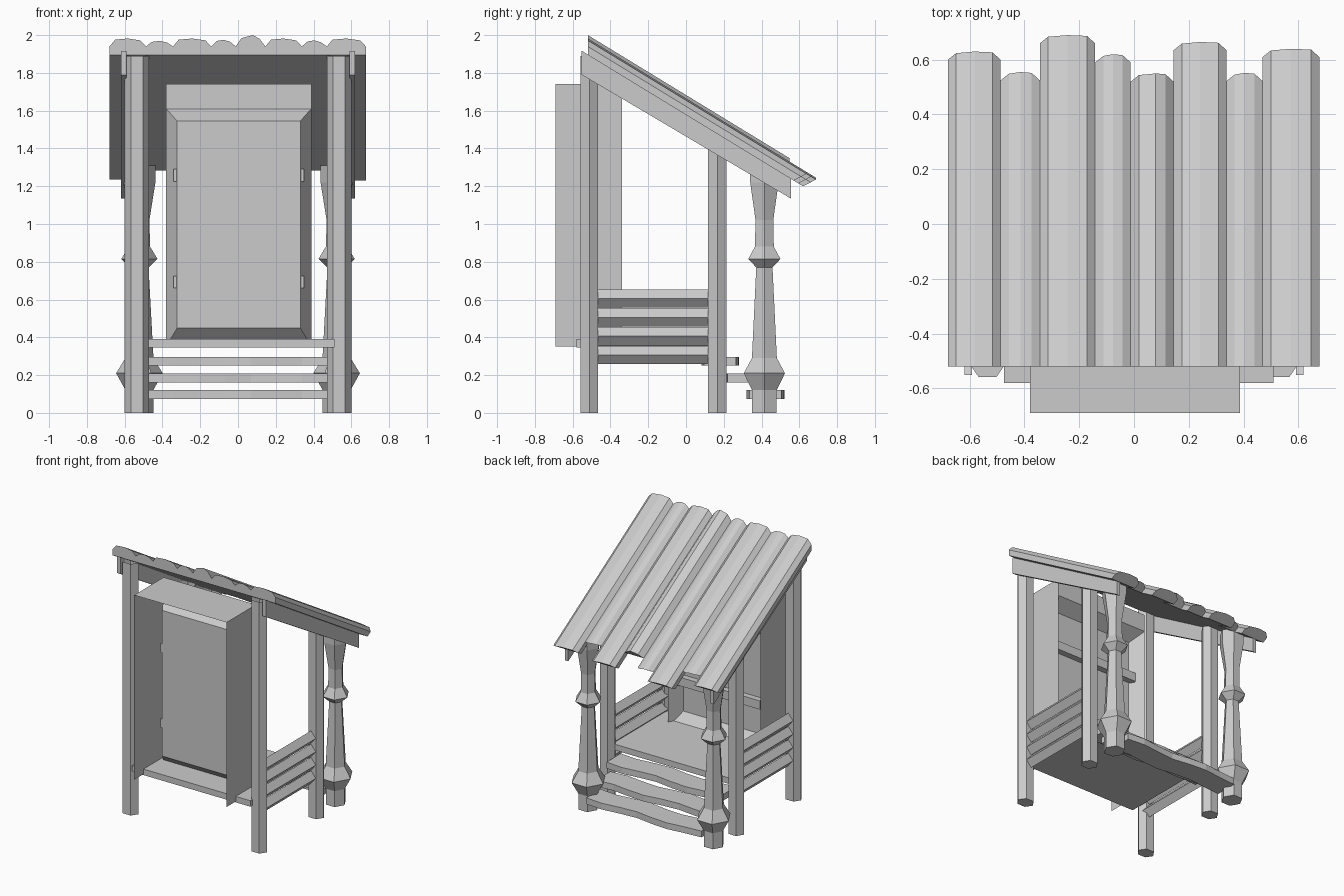
import bpy, math

if "Cube" in bpy.data.objects:
    bpy.data.objects.remove(bpy.data.objects["Cube"])

SLOPE = 0.61  # roof pitch (drop in z per unit y)


def make(name, verts, faces):
    me = bpy.data.meshes.new(name)
    me.from_pydata(verts, [], faces)
    me.update()
    ob = bpy.data.objects.new(name, me)
    bpy.context.collection.objects.link(ob)
    # consistent outward normals
    import bmesh
    bm = bmesh.new()
    bm.from_mesh(me)
    bmesh.ops.recalc_face_normals(bm, faces=bm.faces)
    bm.to_mesh(me)
    bm.free()
    return ob


def loft(name, rings, top=True):
    """Skin between equal rings of points, capping the ends."""
    n = len(rings[0])
    verts = [p for r in rings for p in r]
    faces = []
    for k in range(len(rings) - 1):
        for i in range(n):
            j = (i + 1) % n
            faces.append((k*n + i, k*n + j, (k+1)*n + j, (k+1)*n + i))
    faces.append(tuple(range(n))[::-1])
    if top:
        faces.append(tuple(range((len(rings)-1)*n, len(rings)*n)))
    return make(name, verts, faces)


def box(name, x0, x1, y0, y1, z0, z1):
    ring = lambda z: [(x0, y0, z), (x1, y0, z), (x1, y1, z), (x0, y1, z)]
    return loft(name, [ring(z0), ring(z1)])


def hex_turned(name, x, y, profile, top=False):
    """Six-sided turned shape; profile holds (rx, ry, z)."""
    rings = []
    for rx, ry, z in profile:
        rings.append([(x + rx*math.cos(i*math.pi/3),
                       y + ry*math.sin(i*math.pi/3)/0.866, z) for i in range(6)])
    return loft(name, rings, top)


# posts, turned columns, rafters and side slats, mirrored left and right
column = [(0.065, 0), (0.065, 0.12), (0.109, 0.21), (0.066, 0.29), (0.043, 0.77),
          (0.085, 0.815), (0.05, 0.88), (0.047, 1.02), (0.075, 1.22), (0.075, 1.31)]
for side, s in (("left", -1), ("right", 1)):
    hex_turned("tall_post_" + side, s*0.535, -0.512, [(0.065, 0.047, 0), (0.065, 0.047, 1.89)])
    hex_turned("short_post_" + side, s*0.535, 0.166, [(0.062, 0.049, 0), (0.062, 0.049, 1.46)])
    hex_turned("turned_column_" + side, s*0.522, 0.415, [(r*1.13, r, z) for r, z in column])

    rafter = [(-0.552, 1.79), (0.555, 1.135), (0.555, 1.24), (-0.552, 1.917)]
    loft("rafter_" + side, [[(s*0.605 + d, y, z) for y, z in rafter] for d in (-0.014, 0.014)])

    # diamond-section slats with pointed ends
    for k in range(4):
        z = 0.606 - 0.1*k
        rings = []
        for end, tip in ((-0.5, -1), (0.15, 1)):
            rings.append([(s*0.525 - 0.04, end + tip*0.02, z), (s*0.525, end - tip*0.01, z - 0.048),
                          (s*0.525 + 0.04, end + tip*0.02, z), (s*0.525, end - tip*0.01, z + 0.048)])
        loft(f"side_slat_{side}_{k+1}", rings)

# roof boards: x0, x1, lower end y, top height
boards = [(-0.68, -0.487, 0.63, 1.982), (-0.487, -0.344, 0.555, 1.97),
          (-0.344, -0.142, 0.69, 1.982), (-0.142, -0.012, 0.62, 1.975),
          (-0.012, 0.145, 0.55, 1.99), (0.145, 0.338, 0.665, 1.982),
          (0.338, 0.47, 0.552, 1.972), (0.47, 0.677, 0.64, 1.982)]
for n, (x0, x1, end, h) in enumerate(boards):
    peak = n == 4
    mx = (x0 + x1)/2 + (0.012 if peak else 0)
    # x, height, shortening of the lower end
    prof = [(x0, 1.895, 0.07), (x0, 1.94, 0.03), (x0 + 0.03, h - 0.006, 0.006),
            (mx, 2.0 if peak else h, 0), (x1 - 0.03, h - 0.01, 0.003),
            (x1, 1.94, 0.03), (x1, 1.895, 0.07)]
    back = [(x, -0.52, z) for x, z, c in prof]
    front = [(x, end - c, z - SLOPE*(end - c + 0.52)) for x, z, c in prof]
    loft(f"roof_board_{n+1}", [back, front])

# seat and wavy step boards
box("seat", -0.475, 0.51, -0.58, 0.16, 0.345, 0.39)
for n, (y, z) in enumerate(((0.18, 0.25), (0.305, 0.162), (0.42, 0.073))):
    wave = [-0.01, 0.0, 0.016, 0.006, -0.014, -0.004, 0.012, 0.0]
    rings = []
    for i, w in enumerate(wave):
        x = -0.475 + 0.95*i/(len(wave) - 1)
        w *= -1 if n == 1 else 1
        rings.append([(x, y - 0.085 + w, z), (x, y + 0.085 + w, z),
                      (x, y + 0.085 + w, z + 0.047), (x, y - 0.085 + w, z + 0.047)])
    loft(f"step_board_{n+1}", rings)

# thin hood behind the seat: top and two sides, open below and at the front
X0, X1, F, B = -0.38, 0.388, -0.69, -0.34
make("hood_shell", [(x, y, z) for x in (X0, X1) for y in (F, B) for z in (0.352, 1.74)],
     [(0, 1, 3, 2), (4, 6, 7, 5), (1, 5, 7, 3)])

# recessed back panel with mitred slopes and a flat header above
outer = [(X0, B, 0.352), (X1, B, 0.352), (X1, B, 1.61), (X0, B, 1.61)]
P = -0.44
inner = [(-0.322, P, 0.45), (0.33, P, 0.45), (0.33, P, 1.545), (-0.322, P, 1.545)]
make("back_panel", outer + inner + [(X1, B, 1.74), (X0, B, 1.74)],
     [(0, 1, 5, 4), (1, 2, 6, 5), (2, 3, 7, 6), (3, 0, 4, 7), (4, 5, 6, 7), (3, 2, 8, 9)])

# horizontal braces across the panel
for n, z in enumerate((0.66, 1.225)):
    box(f"panel_brace_{n+1}", -0.342, 0.35, -0.435, -0.39, z, z + 0.065)
